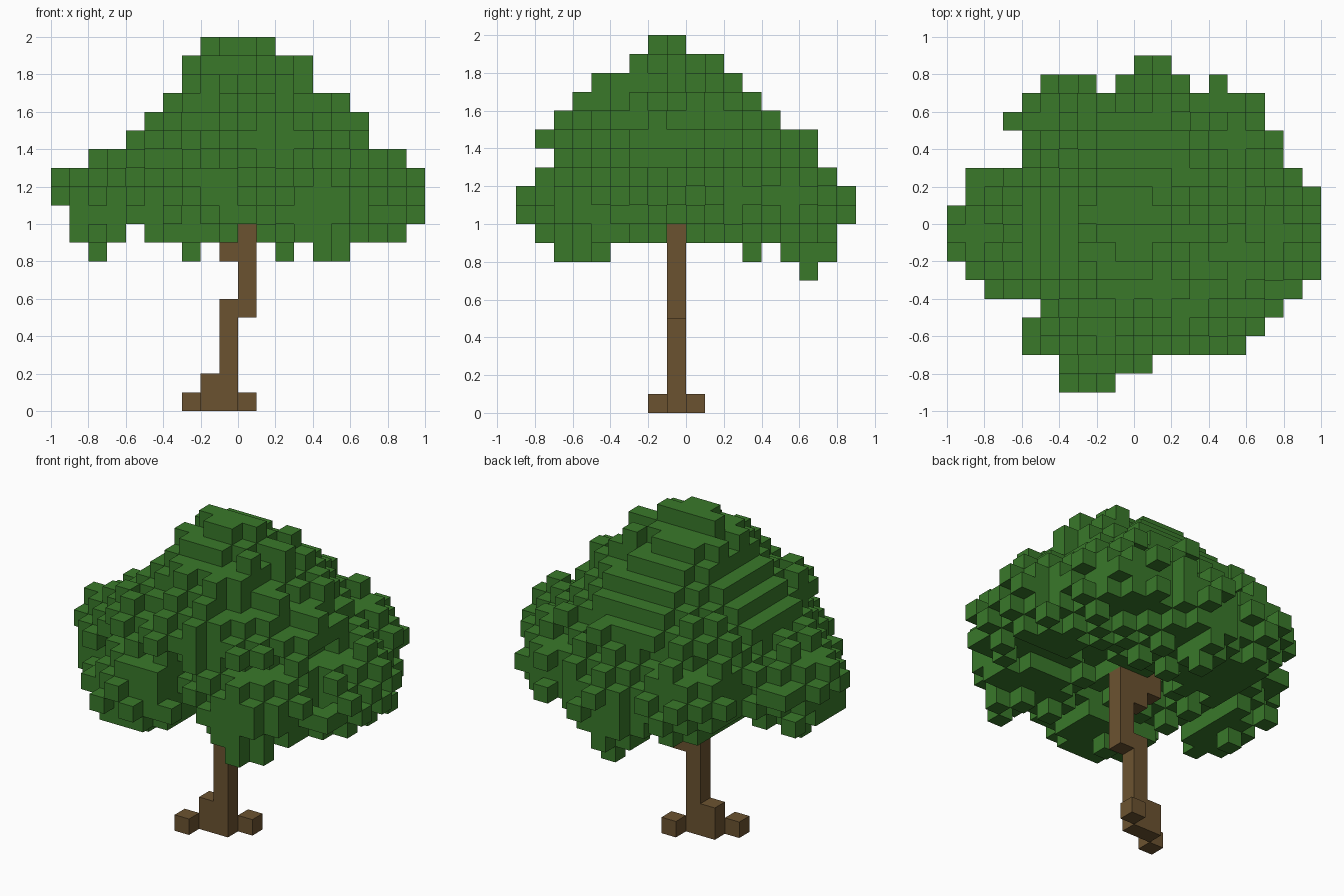
import bpy, bmesh, math, random
from itertools import product

random.seed(7)
CELL = 0.1

cube = bpy.data.objects.get("Cube")
if cube:
    bpy.data.objects.remove(cube, do_unlink=True)


def material(name, rgb):
    m = bpy.data.materials.new(name)
    m.use_nodes = True
    m.diffuse_color = (*rgb, 1)
    bsdf = next(n for n in m.node_tree.nodes if n.type == "BSDF_PRINCIPLED")
    bsdf.inputs["Base Color"].default_value = (*rgb, 1)
    bsdf.inputs["Roughness"].default_value = 0.9
    return m


def box_cells(x0, x1, y0, y1, z0, z1):
    return set(product(range(x0, x1), range(y0, y1), range(z0, z1)))


def voxel_object(name, cells, mat, blockers=frozenset()):
    """Skin a set of cells with their outward square faces only."""
    bm = bmesh.new()
    verts = {}

    def vert(p):
        if p not in verts:
            verts[p] = bm.verts.new([c * CELL for c in p])
        return verts[p]

    for cell in sorted(cells):
        for axis, side in product(range(3), (0, 1)):
            near = list(cell)
            near[axis] += 2 * side - 1
            if tuple(near) in cells or tuple(near) in blockers:
                continue
            u, v = (axis + 1) % 3, (axis + 2) % 3
            loop = []
            for a, b in ((0, 0), (1, 0), (1, 1), (0, 1)):
                p = list(cell)
                p[axis] += side
                p[u] += a
                p[v] += b
                loop.append(vert(tuple(p)))
            bm.faces.new(loop if side else loop[::-1])
    mesh = bpy.data.meshes.new(name)
    bm.to_mesh(mesh)
    bm.free()
    mesh.materials.append(mat)
    obj = bpy.data.objects.new(name, mesh)
    bpy.context.collection.objects.link(obj)
    return obj


# Trunk: crooked stem, side branch and two diagonal roots
trunk = (box_cells(-2, 0, -1, 0, 0, 1) | box_cells(-2, 0, -1, 0, 1, 2)
         | box_cells(-1, 0, -1, 0, 2, 6) | box_cells(0, 1, -1, 0, 5, 10))
branch = box_cells(-1, 0, -1, 0, 8, 10) | box_cells(-2, -1, -1, 0, 9, 11)
roots = {(-3, -2, 0), (0, 0, 0)}

# Canopy outlines: spans per row, from the top row downwards
FRONT = [[(-2, 2)], [(-3, 4)], [(-3, 4)], [(-4, 6)], [(-5, 7)], [(-6, 7)],
         [(-8, 9)], [(-10, 10)], [(-10, 10)], [(-9, 10)], [(-9, -6), (-5, 9)],
         [(-8, -7), (-3, -2), (-1, 1), (2, 3), (4, 6)], [(0, 1)]]
SIDE = [[(-2, 0)], [(-3, 2)], [(-5, 3)], [(-6, 4)], [(-7, 5)], [(-8, 7)],
        [(-7, 7)], [(-8, 8)], [(-9, 9)], [(-9, 9)], [(-8, 8)],
        [(-7, -4), (-1, 0), (3, 4), (5, 8)], [(6, 7)]]
PLAN = [[(0, 2)], [(-5, -2), (-1, 3), (4, 5)], [(-6, 7)], [(-7, 7)], [(-6, 8)],
        [(-6, 8)], [(-9, 9)], [(-9, 10)], [(-10, 10)], [(-10, 10)], [(-10, 10)],
        [(-9, 10)], [(-8, 9)], [(-5, 8)], [(-6, 7)], [(-6, 6)], [(-4, 1)], [(-4, -1)]]


def outline(rows, top):
    return {(c, top - i) for i, row in enumerate(rows)
            for a, b in row for c in range(a, b)}


front, side, plan = outline(FRONT, 19), outline(SIDE, 19), outline(PLAN, 8)

# Hanging leaf clumps around the crown: centre, horizontal and vertical radius
CLUMPS = [(-2.2, -5.8, 10.9, 3.1, 2.7), (4.4, -4.2, 10.8, 3.3, 2.8),
          (6.8, 0.2, 11.3, 3.1, 2.6), (0.8, 5.4, 10.7, 3.4, 3),
          (-6.8, -0.8, 11.2, 3.1, 2.7), (-3.3, 3.9, 11.2, 3.5, 2.8),
          (4.6, 4.2, 11.6, 3.2, 2.4)]


def depth(cell):
    """Approximate distance outside the foliage, in cells."""
    x, y, z = (c + 0.5 for c in cell)
    # Crown: a cone on top, tapering inwards again underneath
    reach = min(6.9, 1.7 + (19.5 - z), 1.5 * (z - 9.5))
    crown = math.hypot(x - 0.3, y + 0.5) - reach
    clumps = [(math.sqrt(((x - a) ** 2 + (y - b) ** 2) / r ** 2
                         + ((z - c) / h) ** 2) - 1) * r
              for a, b, c, r, h in CLUMPS]
    return min(crown, *clumps)


def clears_trunk(x, y, z):
    """Keep the stem visible from the front and from its left."""
    in_front = y < 0 and (x == 0 or (x == -1 and z < 9))
    return z > 9 or not (in_front or (y == -1 and x > 0))


wood = trunk | branch | roots
hull = {c: depth(c) for c in sorted(box_cells(-10, 10, -9, 9, 7, 20))
        if (c[0], c[2]) in front and (c[1], c[2]) in side
        and (c[0], c[1]) in plan and c not in wood and clears_trunk(*c)}

# Solid core studded with single cubes that never share a side
leaves = {c for c, d in hull.items()
          if d < -0.4 or (d < 0.65 and sum(c) % 2 and random.random() < 0.75)}

# Complete each outline with the cell nearest to the foliage
for shape, (u, v) in ((front, (0, 2)), (side, (1, 2)), (plan, (0, 1))):
    for spot in sorted(shape - {(c[u], c[v]) for c in leaves}):
        line = [c for c in hull if (c[u], c[v]) == spot]
        if line:
            leaves.add(min(line, key=hull.get))

bark = material("bark brown", (0.148, 0.086, 0.03))
leaf = material("leaf green", (0.041, 0.19, 0.023))
voxel_object("trunk", trunk, bark, branch)
voxel_object("branch", branch, bark, trunk)
voxel_object("roots", roots, bark)
voxel_object("canopy", leaves, leaf)
